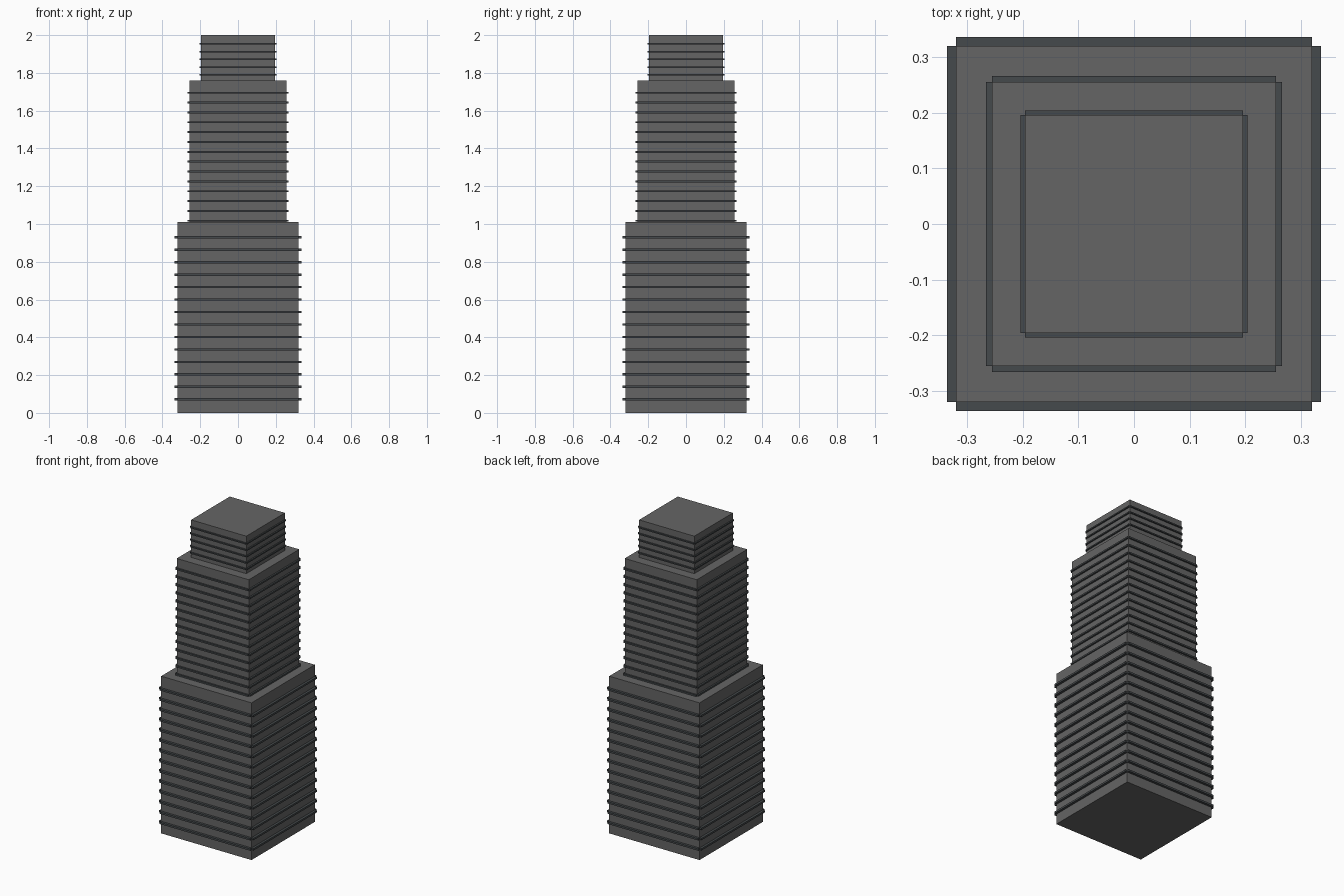
import bpy, bmesh
from mathutils import Matrix

if "Cube" in bpy.data.objects:
    bpy.data.objects.remove(bpy.data.objects["Cube"])


def material(name, color):
    m = bpy.data.materials.new(name)
    m.diffuse_color = color
    m.use_nodes = True
    m.node_tree.nodes["Principled BSDF"].inputs["Base Color"].default_value = m.diffuse_color
    return m


def add_box(bm, x0, x1, y0, y1, z0, z1):
    mat = Matrix.Translation(((x0 + x1) / 2, (y0 + y1) / 2, (z0 + z1) / 2))
    mat = mat @ Matrix.Diagonal((x1 - x0, y1 - y0, z1 - z0, 1))
    bmesh.ops.create_cube(bm, size=1, matrix=mat)


def finish(bm, name, mat):
    mesh = bpy.data.meshes.new(name)
    bm.to_mesh(mesh)
    bm.free()
    mesh.materials.append(mat)
    bpy.context.collection.objects.link(bpy.data.objects.new(name, mesh))


wall = material("wall_grey", (0.13, 0.13, 0.13, 1))
dark = material("ledge_dark", (0.06, 0.068, 0.073, 1))

# name, half width, bottom, top, ledge projection, ledge thickness, first ledge, last ledge, count
tiers = [
    ("lower", 0.321, 0.0, 1.01, 0.0155, 0.012, 0.072, 0.93, 14),
    ("middle", 0.256, 1.01, 1.759, 0.0105, 0.010, 1.017, 1.695, 14),
    ("upper", 0.196, 1.759, 2.0, 0.0085, 0.008, 1.79, 1.954, 5),
]

for name, h, z0, z1, out, thick, first, last, count in tiers:
    # Tower block
    bm = bmesh.new()
    add_box(bm, -h, h, -h, h, z0, z1)
    finish(bm, name + "_block", wall)

    # Floor ledges on all four sides, leaving the corners notched
    bm = bmesh.new()
    e = h + out
    for i in range(count):
        z = first + (last - first) * i / (count - 1)
        a, b = z - thick / 2, z + thick / 2
        for s in (-1, 1):
            inner, outer = s * (h - 0.005), s * e
            lo, hi = min(inner, outer), max(inner, outer)
            add_box(bm, -h, h, lo, hi, a, b)
            add_box(bm, lo, hi, -h, h, a, b)
    finish(bm, name + "_floor_ledges", dark)
